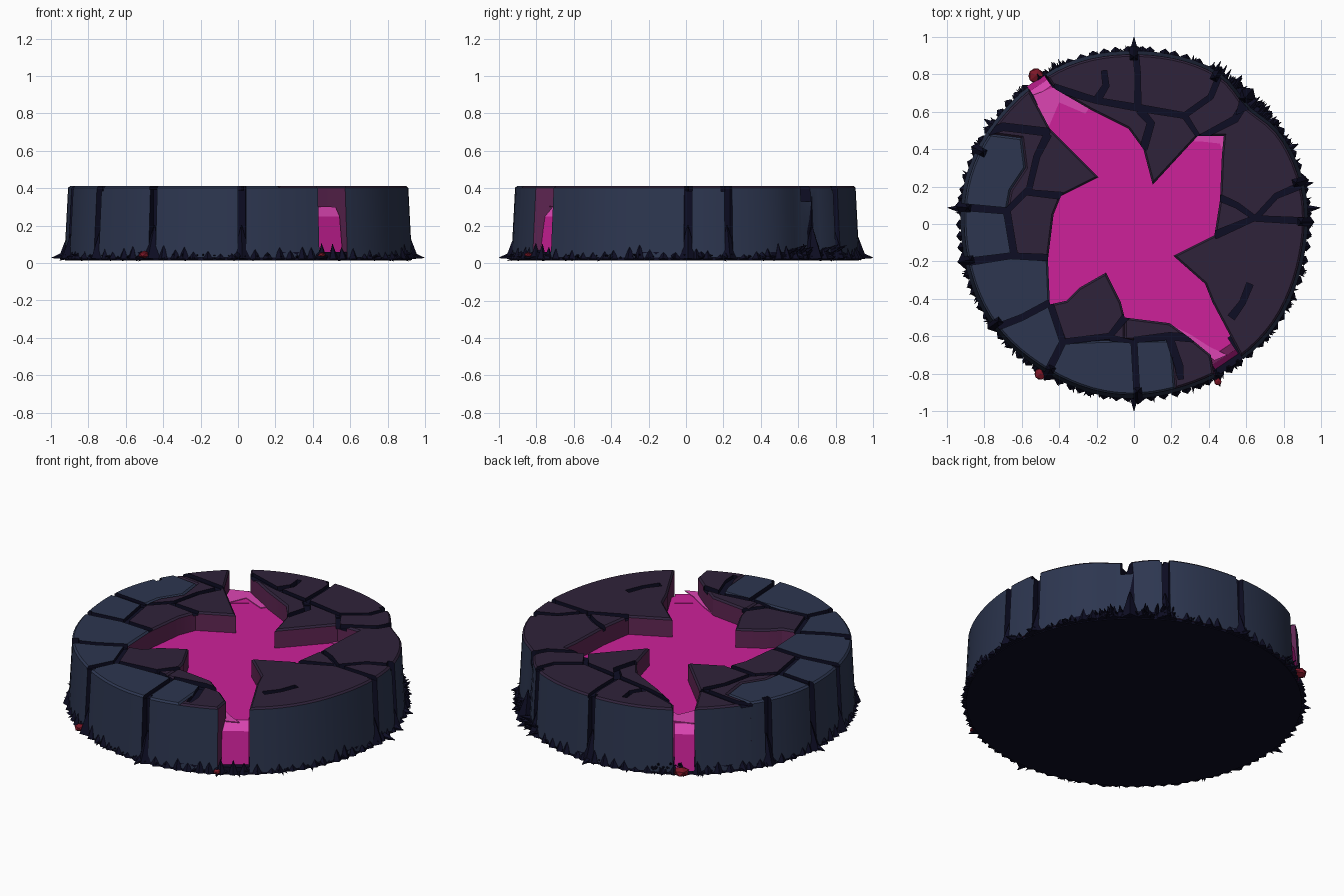
import bpy, bmesh, math, random
from mathutils import Vector, Matrix

random.seed(4)
cube = bpy.data.objects.get("Cube")
if cube:
    bpy.data.objects.remove(cube, do_unlink=True)


def material(name, colour):
    mat = bpy.data.materials.new(name)
    mat.use_nodes = True
    mat.diffuse_color = (*colour, 1)
    mat.node_tree.nodes["Principled BSDF"].inputs["Base Color"].default_value = (*colour, 1)
    return mat


blue = material("blue stone", (.026, .037, .08))
purple = material("purple stone", (.028, .016, .042))
glow = material("glowing stone wall", (.12, .02, .09))
dark = material("dark crack", (.004, .004, .017))
pink = material("pink liquid", (.61, .015, .32))
foam = material("light pink foam", (.72, .06, .45))
red = material("red bud", (.2, .008, .02))

TOP, POOL = .412, .3


def polar(radius, degrees, z=0):
    a = math.radians(degrees)
    return Vector((radius * math.cos(a), radius * math.sin(a), z))


def finish(name, bm, mats):
    bmesh.ops.recalc_face_normals(bm, faces=bm.faces)
    mesh = bpy.data.meshes.new(name)
    bm.to_mesh(mesh)
    bm.free()
    for mat in mats:
        mesh.materials.append(mat)
    obj = bpy.data.objects.new(name, mesh)
    bpy.context.collection.objects.link(obj)
    return obj


def prism(points, low, high, flare=0):
    """Upright prism; the outer rim may flare out towards the bottom."""
    bm = bmesh.new()
    rings = []
    for z in (low, high):
        ring = []
        for p in points:
            grow = 1 + flare if z == low and p[:2] != () and math.hypot(p[0], p[1]) > .85 else 1
            ring.append(bm.verts.new((p[0] * grow, p[1] * grow, z)))
        rings.append(ring)
        bm.faces.new(ring)
    n = len(points)
    for i in range(n):
        j = (i + 1) % n
        bm.faces.new((rings[0][i], rings[0][j], rings[1][j], rings[1][i]))
    bmesh.ops.recalc_face_normals(bm, faces=bm.faces)
    return bm


def hundredths(pairs):
    return [Vector((x / 100, y / 100, 0)) for x, y in pairs]


def rim(start, end):
    """Points along the slightly uneven outer rim, with a dent at the back."""
    steps = max(2, round((end - start) / 4))
    angles = [start + (end - start) * i / steps for i in range(steps + 1)]
    return [polar(.91 + .004 * math.sin(a / 8) - .045 * math.exp(-((a - 46) / 9) ** 2), a)
            for a in angles]


# Cracks between the stones, as paths across the top
cracks_back_right = [
    [(0, 93), (2, 80), (2, 63)],
    [(-16, 82), (-15, 74), (-20, 66)],
    [(-43, 73), (-20, 66), (3, 62), (27, 58), (41, 68), (46, 83)],
    [(3, 61), (9, 54), (5, 40)],
    [(27, 58), (35, 46), (54, 56), (59, 67)],
    [(43, -6), (64, 3), (92, 1)],
    [(46, 14), (55, 10), (65, 3), (76, 15), (91, 23)],
    [(62, -32), (58, -42), (52, -50)],
]
cracks_left_front = [
    [(-45, 49), (-70, 52), (-84, 40)],
    [(-92, 9), (-68, 7), (-56, 19), (-52, 36), (-46, 48)],
    [(-58, 17), (-38, 15)],
    [(-68, 7), (-64, -17)],
    [(-92, -20), (-66, -17), (-46, -18)],
    [(-74, -53), (-60, -50), (-45, -42)],
    [(-45, -42), (-38, -63), (-46, -80)],
    [(-38, -63), (-13, -60), (-4, -49)],
    [(-13, -61), (0, -63), (2, -93)],
    [(0, -62), (19, -60), (32, -61)],
    [(19, -61), (24, -76), (25, -83)],
]
cutters = []
slot_angles = []


def add_cutter(points, low, high):
    bm = prism(points, low, high)
    for f in bm.faces:
        f.material_index = 3
    obj = finish("crack_cutter", bm, [blue, blue, glow, dark])
    obj.hide_render = True
    cutters.append(obj)


for path in cracks_back_right + cracks_left_front:
    pts = hundredths(path)
    for i in (0, -1):
        if pts[i].length > .88:
            angle = math.degrees(math.atan2(pts[i].y, pts[i].x))
            slot_angles.append(angle)
            pts[i] = pts[i] * 1.1
            side = polar(.022, angle + 90)
            add_cutter([polar(.878, angle) - side * .8, polar(1.1, angle) - side * 1.3,
                        polar(1.1, angle) + side * 1.2, polar(.876, angle) + side], 0, .6)
    left, right = [], []
    for i, p in enumerate(pts):
        along = (pts[min(i + 1, len(pts) - 1)] - pts[max(i - 1, 0)]).normalized()
        across = Vector((-along.y, along.x, 0)) * random.uniform(.014, .022)
        left.append(p + across)
        right.append(p - across)
    add_cutter(left + right[::-1], TOP - random.uniform(.018, .03), .55)

# Notch at the dented back of the rim
add_cutter([polar(.8, 47), polar(1, 42), polar(1, 53)], .33, .57)


def stone(name, points, top):
    bm = prism(points, .03, TOP, .022)
    edges = [e for e in bm.edges if all(v.co.z > TOP - .001 for v in e.verts)]
    bmesh.ops.bevel(bm, geom=edges, offset=.01, segments=1, affect='EDGES', profile=.5)
    bm.normal_update()
    for f in bm.faces:
        c = f.calc_center_median()
        outward = Vector((c.x, c.y, 0)).normalized().dot(f.normal)
        if f.normal.z > .3:
            f.material_index = 0
        else:
            f.material_index = 1 if outward > .7 and c.xy.length > .8 else 2
    obj = finish(name, bm, [top, blue, glow, dark])
    for cutter in cutters:
        mod = obj.modifiers.new("crack", 'BOOLEAN')
        mod.operation, mod.solver, mod.object = 'DIFFERENCE', 'EXACT', cutter
    bpy.context.view_layer.update()
    graph = bpy.context.evaluated_depsgraph_get()
    mesh = bpy.data.meshes.new_from_object(obj.evaluated_get(graph))
    obj.modifiers.clear()
    obj.data = mesh
    mesh.shade_smooth()
    mesh.set_sharp_from_angle(angle=math.radians(28))


# Stone ring in sections, leaving a star-shaped hollow with two outlets
split = [(-60, 46), (-58, 30), (-66, 18), (-68, 7), (-64, -17), (-46, -19)]
stone("left_outer_stones", rim(148, 284) + hundredths(
    [(20, -62), (-5, -62), (-37, -63), (-45, -43)] + split[::-1]), blue)
stone("left_inner_stones", rim(128, 148) + hundredths(
    split + [(-43, 5), (-39, 15), (-19, 25), (-29, 35), (-45, 51)]), purple)
stone("front_prong_stone", hundredths(
    [(-37, -63), (-5, -62), (-5, -50), (-7, -42), (-15, -26), (-29, -34), (-36, -41), (-45, -43)]),
    purple)
stone("front_end_stone", rim(284, 298) + hundredths(
    [(41, -70), (30, -61), (19, -53), (-5, -50), (-5, -62), (20, -62)]), purple)
stone("right_stones", rim(-51, 120.5) + hundredths(
    [(-42, 72), (-23, 61), (-3, 51), (5, 40), (10, 21), (34, 47), (48, 47), (47, 37),
     (46, 13), (43, -6), (21, -17), (38, -32), (42, -42)]), purple)
for cutter in cutters:
    bpy.data.objects.remove(cutter, do_unlink=True)

# Liquid pool and the two spills through the outlets
finish("pool", prism([polar(.79, a) for a in range(0, 360, 10)], .05, POOL), [pink])


def spill(name, angle, width, reach):
    bm = bmesh.new()
    profile = [(.7, .04), (.7, POOL + .001), (reach - .06, POOL + .001), (reach - .02, .25),
               (reach, .11), (reach + .01, .04)]
    across = polar(width / 2, angle + 90)
    sides = [[bm.verts.new(polar(r, angle, z) + across * s) for r, z in profile] for s in (-1, 1)]
    for ring in sides:
        bm.faces.new(ring)
    for i in range(len(profile)):
        j = (i + 1) % len(profile)
        face = bm.faces.new((sides[0][i], sides[0][j], sides[1][j], sides[1][i]))
        face.material_index = 1 if i == 2 else 0
    finish(name, bm, [pink, foam])


spill("front_spill", -56, .15, .88)
spill("back_spill", 124.5, .11, .92)

# Light foam where the liquid meets the stone
for name, outline in (
    ("back_foam", [(-54, 69), (-43, 73), (-24, 62), (-26, 59), (-40, 65), (-46, 51), (-47, 53)]),
    ("right_foam", [(34, 48), (49, 48), (48, 36), (46, 43), (37, 44), (32, 44)]),
    ("front_foam", [(20, -54), (30, -59), (41, -66), (50, -70), (43, -73), (30, -63)]),
):
    finish(name, prism(hundredths(outline), POOL, POOL + .005), [foam])

# Dark base with a ragged fringe of thorns
finish("base_disc", prism([polar(.925, a) for a in range(0, 360, 5)], .015, .06), [dark])


def thorn(bm, start, tip, radius):
    way = tip - start
    turn = way.to_track_quat('Z', 'Y').to_matrix().to_4x4()
    bmesh.ops.create_cone(bm, cap_ends=True, segments=5, radius1=radius, radius2=radius * .05,
                          depth=way.length, matrix=Matrix.Translation((start + tip) / 2) @ turn)


bm = bmesh.new()
big = [5, 13, 26, 41, 54, 90, 117, 145, 153, 164, 175, 192, 208, 238, 270, 298, 335, 348, 356]
for a in big:
    reach = 1 if a in (5, 90, 175, 270) else random.uniform(.95, .985)
    thorn(bm, polar(.89, a, .045), polar(reach, a, .028), .034)
for i in range(190):
    a = random.uniform(0, 360)
    thorn(bm, polar(.9, a, .035), polar(random.uniform(.935, .96), a + random.uniform(-2, 2),
                                        random.uniform(.01, .05)), .015)
for i in range(90):
    a = i * 4 + random.uniform(-1, 1)
    thorn(bm, polar(.925, a, .02), polar(.918, a, random.uniform(.06, .11)), .028)
# Bushy clumps by the dent and the back outlet, and roots below the cracks
for a, reach in ((59, .99), (41, .96), (118, .97)):
    for i in range(16):
        b = a + random.uniform(-6, 6)
        thorn(bm, polar(.87, b, .05), polar(random.uniform(.93, reach), b, random.uniform(.03, .1)), .025)
for a in slot_angles:
    thorn(bm, polar(.91, a, .02), polar(.895, a, .2), .055)
finish("base_thorns", bm, [dark])

# Small red buds at the foot
bm = bmesh.new()
for a, r, size in ((123.5, .95, .045), (238, .945, .035), (298, .955, .022)):
    place = Matrix.Translation(polar(r, a, .045)) @ Matrix.Diagonal((1, 1, .6, 1))
    bmesh.ops.create_icosphere(bm, subdivisions=1, radius=size, matrix=place)
finish("red_buds", bm, [red])
